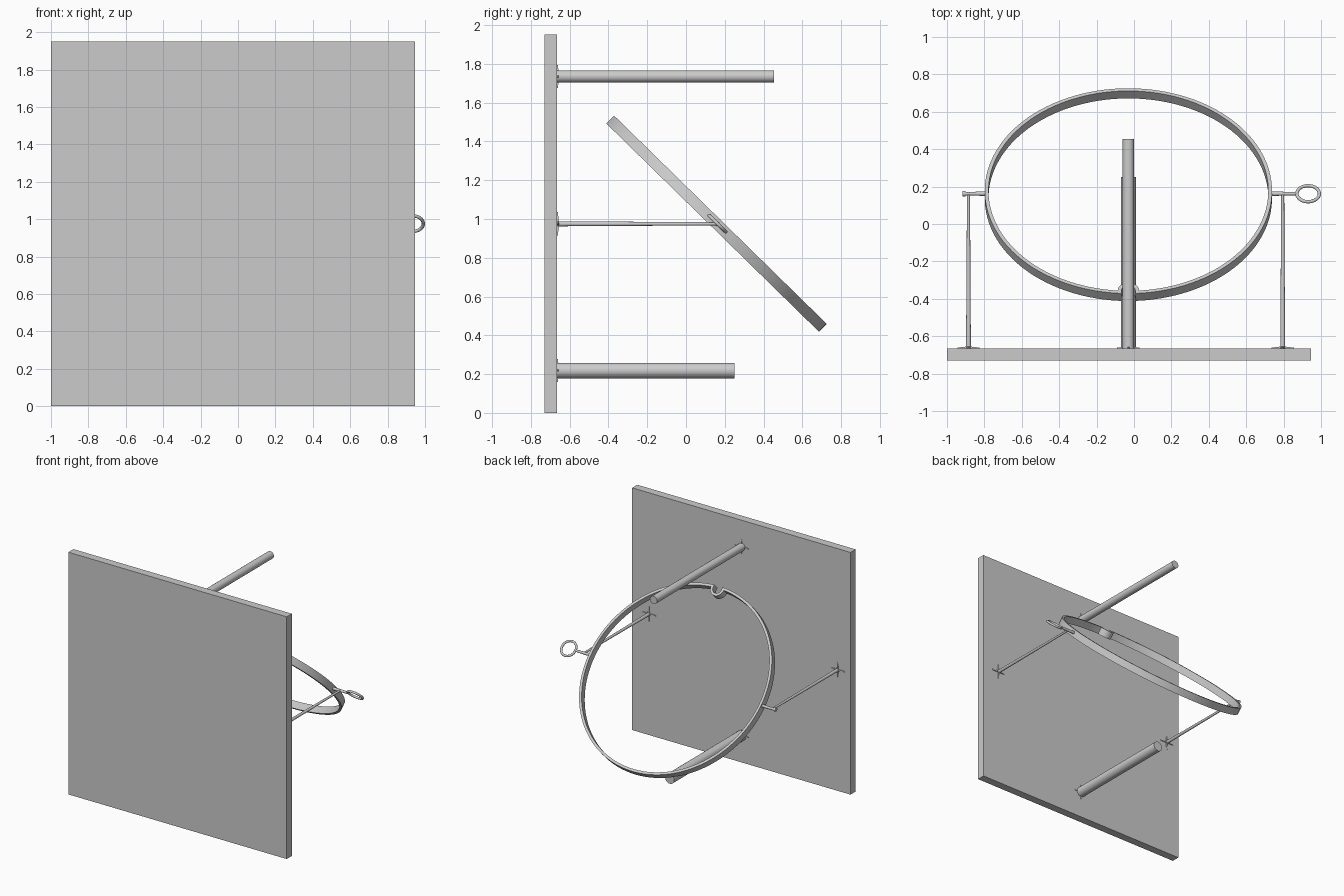
import bpy, bmesh, math
from mathutils import Matrix, Vector

if "Cube" in bpy.data.objects:
    bpy.data.objects.remove(bpy.data.objects["Cube"])

grey = bpy.data.materials.new("plain grey")
grey.diffuse_color = (0.6, 0.6, 0.6, 1)
grey.use_nodes = True
grey.node_tree.nodes["Principled BSDF"].inputs["Base Color"].default_value = grey.diffuse_color

CX = -0.03                                  # centre line of ring and rods
HUB = Vector((CX, 0.157, 0.976))            # ring centre
TILT = Matrix.Rotation(math.radians(135.6), 4, 'X')
BACK = -0.665                               # rear face of the board


def finish(name, bm, matrix=Matrix(), smooth=True):
    bmesh.ops.recalc_face_normals(bm, faces=bm.faces)
    mesh = bpy.data.meshes.new(name)
    bm.to_mesh(mesh)
    bm.free()
    mesh.materials.append(grey)
    ob = bpy.data.objects.new(name, mesh)
    bpy.context.collection.objects.link(ob)
    ob.matrix_world = matrix
    if smooth:
        bpy.ops.object.select_all(action='DESELECT')
        ob.select_set(True)
        bpy.context.view_layer.objects.active = ob
        bpy.ops.object.shade_smooth_by_angle(angle=math.radians(35))
    return ob


def rod(name, a, b, r1, r2, seg=24):
    a, b = Vector(a), Vector(b)
    d = b - a
    bm = bmesh.new()
    bmesh.ops.create_cone(bm, cap_ends=True, segments=seg, radius1=r1, radius2=r2, depth=d.length)
    rot = Vector((0, 0, 1)).rotation_difference(d).to_matrix().to_4x4()
    return finish(name, bm, Matrix.Translation((a + b) / 2) @ rot)


def loft(name, loops, matrix):
    """Join a closed series of closed sections."""
    bm = bmesh.new()
    rows = [[bm.verts.new(p) for p in loop] for loop in loops]
    n = len(rows[0])
    for i, row in enumerate(rows):
        nxt = rows[(i + 1) % len(rows)]
        for j in range(n):
            k = (j + 1) % n
            bm.faces.new((row[j], row[k], nxt[k], nxt[j]))
    return finish(name, bm, matrix)


def mount(name, x, z):
    """Flat four-pointed cross where a rod meets the board."""
    bm = bmesh.new()
    for i in range(4):
        a = i * math.pi / 2
        out = Vector((math.cos(a), 0, math.sin(a)))
        side = Vector((-math.sin(a), 0, math.cos(a)))
        c = Vector((x, BACK, z))
        up = Vector((0, 1, 0))
        ends = [[c + out * r + side * w * s + up * h for s, h in
                 ((-1, -0.003), (1, -0.003), (1, t), (-1, t))]
                for r, w, t in ((0, 0.007, 0.011), (0.06, 0.004, 0.004))]
        v = [[bm.verts.new(p) for p in e] for e in ends]
        bm.faces.new(v[0])
        bm.faces.new(v[1])
        for j in range(4):
            k = (j + 1) % 4
            bm.faces.new((v[0][j], v[0][k], v[1][k], v[1][j]))
    finish(name, bm, smooth=False)


# upright board
bm = bmesh.new()
bmesh.ops.create_cube(bm, size=1, matrix=Matrix.Translation((-0.0275, -0.6975, 0.975))
                      @ Matrix.Diagonal((1.945, 0.065, 1.95, 1)))
finish("board", bm, smooth=False)

# horizontal rods with their crosses
for name, x, z, y, r1, r2 in (("upper_rod", CX, 1.735, 0.455, 0.031, 0.031),
                              ("lower_rod", CX, 0.218, 0.25, 0.04, 0.04),
                              ("left_arm", -0.885, 0.975, 0.17, 0.013, 0.008),
                              ("right_arm", 0.795, 0.975, 0.165, 0.013, 0.008)):
    rod(name, (x, BACK - 0.01, z), (x, y, z), r1, r2)
    mount(name + "_cross", x, z)

# tilted hoop with a small U-shaped dip at its top
R, DIP, T, W = 0.758, 0.047, 0.01, 0.0285
gap = math.asin(DIP / R)
path = []
for i in range(113):
    a = math.pi / 2 + gap + (2 * math.pi - 2 * gap) * i / 112
    path.append(Vector((R * math.cos(a), R * math.sin(a), 0)))
y0 = path[0].y
for i in range(0, 17):
    a = -math.pi * i / 16
    path.append(Vector((DIP * math.cos(a), y0 - 0.012 + DIP * math.sin(a), 0)))
loops = []
for i, p in enumerate(path):
    d1 = (p - path[i - 1]).normalized()
    d2 = (path[(i + 1) % len(path)] - p).normalized()
    t = (d1 + d2).normalized()
    n = Vector((t.y, -t.x, 0)) * T / max(0.6, t.dot(d1))
    w = Vector((0, 0, W))
    loops.append([p + n + w, p + n - w, p - n - w, p - n + w])
loft("hoop", loops, Matrix.Translation(HUB) @ TILT)

# pivot pins and end cap
y, z = HUB.y + 0.005, HUB.z
rod("left_pin", (-0.785, y, z), (-0.905, y, z), 0.012, 0.009)
rod("left_pin_cap", (-0.9, y, z), (-0.917, y, z), 0.014, 0.014)
rod("right_pin", (0.725, y, z), (0.868, y, z), 0.012, 0.009)

# finger ring handle, in the plane of the hoop
loops = []
for i in range(48):
    a = 2 * math.pi * i / 48
    out = Vector((math.cos(a), math.sin(a), 0))
    loops.append([out * (0.06 + 0.009 * math.cos(b)) + Vector((0, 0, 0.009 * math.sin(b)))
                  for b in (2 * math.pi * j / 12 for j in range(12))])
loft("finger_ring", loops, Matrix.Translation((0.931, y, z)) @ TILT)
